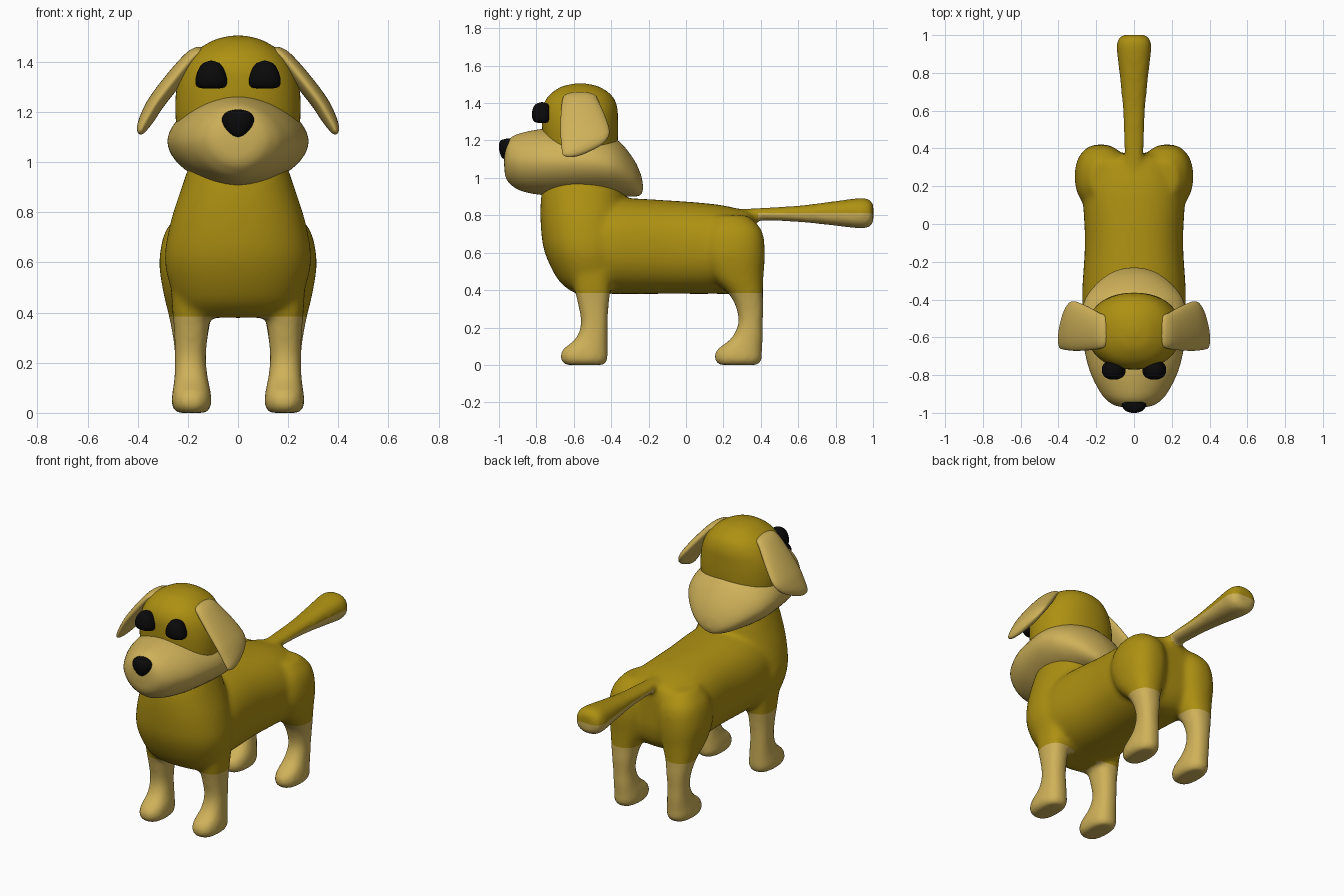
import bpy, bmesh, math
from mathutils import Vector

X, Y, Z = Vector((1, 0, 0)), Vector((0, 1, 0)), Vector((0, 0, 1))


def material(name, col):
    m = bpy.data.materials.new(name)
    m.diffuse_color = (*col, 1)
    return m


olive = material("olive_fur", (0.42, 0.28, 0.006))
tan = material("tan_fur", (0.62, 0.44, 0.10))
black = material("black", (0.003, 0.003, 0.003))


def add_object(name, bm, mats):
    bmesh.ops.recalc_face_normals(bm, faces=bm.faces[:])
    for f in bm.faces:
        f.smooth = True
    me = bpy.data.meshes.new(name)
    bm.to_mesh(me)
    bm.free()
    for m in mats:
        me.materials.append(m)
    ob = bpy.data.objects.new(name, me)
    bpy.context.collection.objects.link(ob)
    return ob


def catmull(a, b, c, d, t):
    return [0.5 * (2 * q + (r - p) * t + (2 * p - 5 * q + 4 * r - s) * t * t
                   + (3 * q - p - 3 * r + s) * t ** 3) for p, q, r, s in zip(a, b, c, d)]


def loft(bm, secs, u, v, p=2.0, n=40, sub=5, side=1):
    """Smooth skin through sections (cx, cy, cz, half_u, half_v)."""
    rows = []
    for i in range(len(secs) - 1):
        a, d = secs[max(i - 1, 0)], secs[min(i + 2, len(secs) - 1)]
        rows += [catmull(a, secs[i], secs[i + 1], d, k / sub) for k in range(sub)]
    rows.append(secs[-1])
    rings = []
    for cx, cy, cz, hu, hv in rows:
        ring = []
        for k in range(n):
            t = 2 * math.pi * k / n
            c, s = math.cos(t), math.sin(t)
            co = Vector((cx, cy, cz))
            co += u * (max(hu, 0.001) * math.copysign(abs(c) ** (2 / p), c))
            co += v * (max(hv, 0.001) * math.copysign(abs(s) ** (2 / p), s))
            co.x *= side
            ring.append(bm.verts.new(co))
        rings.append(ring)
    for r0, r1 in zip(rings, rings[1:]):
        for k in range(n):
            j = (k + 1) % n
            bm.faces.new((r0[k], r0[j], r1[j], r1[k]))
    bm.faces.new(rings[0])
    bm.faces.new(rings[-1])


def part(name, mat, secs, u, v, **kw):
    bm = bmesh.new()
    loft(bm, secs, u, v, **kw)
    return add_object(name, bm, [mat])


# Body: torso, chest with neck, legs and tail, fused and softened
torso = [(0, -.60, .62, .25, .22), (0, -.40, .635, .275, .255), (0, -.10, .63, .26, .25),
         (0, .15, .62, .27, .24), (0, .28, .61, .25, .225), (0, .35, .63, .19, .18),
         (0, .375, .65, .10, .10)]
chest = [(0, -.50, .38, .20, .09), (0, -.51, .45, .25, .17), (0, -.53, .60, .292, .225),
         (0, -.545, .75, .272, .232), (0, -.55, .90, .225, .225), (0, -.55, 1.0, .19, .20),
         (0, -.55, 1.1, .15, .15)]
front_leg = [(.185, -.54, 0, .062, .108), (.185, -.545, .03, .08, .127),
             (.185, -.54, .08, .077, .122), (.187, -.505, .14, .067, .087),
             (.19, -.49, .22, .062, .072), (.187, -.495, .32, .068, .082),
             (.185, -.50, .42, .078, .10), (.18, -.50, .55, .09, .12)]
back_leg = [(.185, .28, 0, .062, .108), (.185, .28, .03, .078, .127),
            (.185, .285, .08, .075, .122), (.187, .325, .14, .066, .087),
            (.19, .345, .22, .062, .066), (.19, .342, .30, .07, .073),
            (.19, .32, .38, .085, .092), (.18, .27, .48, .118, .145),
            (.175, .25, .60, .139, .172), (.17, .25, .72, .122, .155),
            (.16, .24, .80, .07, .09)]
tail = [(0, .22, .80, .045, .03), (0, .40, .806, .052, .034), (0, .60, .808, .06, .044),
        (0, .78, .81, .076, .064), (0, .92, .811, .092, .081), (0, .965, .811, .09, .080),
        (0, .99, .811, .078, .068), (0, 1.002, .811, .05, .045)]
bm = bmesh.new()
loft(bm, torso, X, Z, p=2.3)
loft(bm, chest, X, Y, p=2.2)
loft(bm, tail, X, Z, p=2.3)
for s in (1, -1):
    loft(bm, front_leg, X, Y, p=2.4, side=s)
    loft(bm, back_leg, X, Y, p=2.3, side=s)
cage = add_object("body_cage", bm, [])
rm = cage.modifiers.new("fuse", 'REMESH')
rm.mode = 'VOXEL'
rm.voxel_size = 0.013
sm = cage.modifiers.new("soften", 'SMOOTH')
sm.factor = 0.5
sm.iterations = 18
bpy.context.view_layer.update()
fused = bpy.data.meshes.new_from_object(cage.evaluated_get(bpy.context.evaluated_depsgraph_get()))
bpy.data.objects.remove(cage)

# Two-tone coat: tan lower legs and underside of the tail
LEG_Z, TAIL_Z = 0.385, 0.811
bm = bmesh.new()
bm.from_mesh(fused)
for z in (LEG_Z, TAIL_Z):
    bmesh.ops.bisect_plane(bm, geom=bm.verts[:] + bm.edges[:] + bm.faces[:],
                           plane_co=(0, 0, z), plane_no=(0, 0, 1), dist=1e-5)
for f in bm.faces:
    c = f.calc_center_median()
    under_tail = c.z < TAIL_Z and c.z > 0.7 and (c.y > 0.43 or (c.y > 0.385 and abs(c.x) < 0.06))
    leg = c.z < LEG_Z and abs(c.x) > 0.09
    f.material_index = 1 if under_tail or leg else 0
add_object("body", bm, [olive, tan])

# Muzzle and jaw
part("muzzle", tan, [(0, -.972, 1.085, .02, .02), (0, -.965, 1.088, .085, .08),
     (0, -.94, 1.09, .135, .122), (0, -.88, 1.085, .185, .155), (0, -.75, 1.085, .243, .178),
     (0, -.55, 1.085, .28, .182), (0, -.43, 1.07, .27, .167), (0, -.35, 1.045, .228, .143),
     (0, -.28, 1.0, .155, .10), (0, -.242, .965, .08, .055), (0, -.23, .95, .01, .01)],
     X, Z, p=1.85, n=56, sub=6)

# Skull dome
part("skull", olive, [(0, -.565, 1.10, .24, .19), (0, -.565, 1.20, .25, .20),
     (0, -.567, 1.30, .244, .203), (0, -.567, 1.38, .217, .198), (0, -.565, 1.44, .172, .168),
     (0, -.565, 1.485, .10, .105), (0, -.565, 1.502, .04, .04), (0, -.565, 1.505, .003, .003)],
     X, Y, p=2.2, n=56)

# Nose
part("nose", black, [(0, -.95, 1.10, .01, .02), (0, -.95, 1.11, .03, .035),
     (0, -.95, 1.14, .056, .047), (0, -.95, 1.175, .064, .05), (0, -.95, 1.20, .045, .04),
     (0, -.95, 1.21, .01, .01)], X, Y, p=2.2)

# Eyes and ears on both sides
eye = [(.107, -.77, 1.294, .03, .02), (.107, -.77, 1.302, .057, .043),
       (.107, -.772, 1.33, .063, .052), (.107, -.772, 1.37, .051, .047),
       (.107, -.77, 1.395, .032, .032), (.107, -.77, 1.405, .004, .004)]
ear = [(.143, -.57, 1.455, .03, .008), (.155, -.567, 1.442, .08, .024),
       (.19, -.565, 1.41, .097, .031), (.26, -.55, 1.325, .12, .035),
       (.325, -.54, 1.24, .131, .034), (.358, -.555, 1.185, .112, .031),
       (.38, -.588, 1.145, .075, .024), (.391, -.613, 1.122, .043, .015),
       (.395, -.62, 1.113, .01, .004)]
flap_normal = Vector((0.8, 0, 0.6))
for s, tag in ((1, "left"), (-1, "right")):
    part("eye_" + tag, black, eye, X, Y, p=2.3, side=s)
    part("ear_" + tag, tan, ear, Y, flap_normal, side=s)
